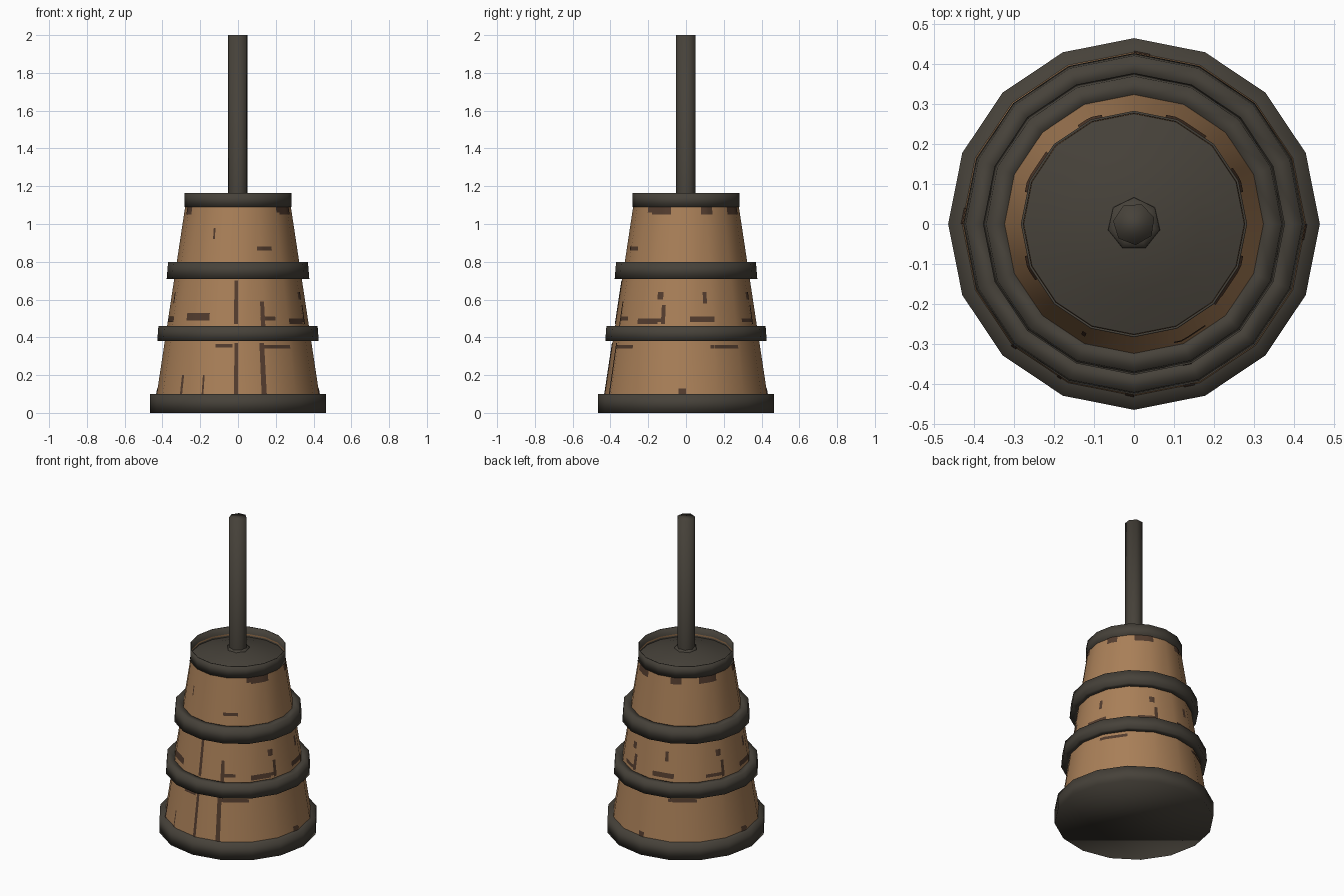
import bpy
import bmesh
from math import sin, cos, pi, radians, degrees, asin

SIDES = 16
cube = bpy.data.objects.get("Cube")
if cube:
    bpy.data.objects.remove(cube, do_unlink=True)


def make_material(name, rgb):
    mat = bpy.data.materials.new(name)
    mat.use_nodes = True
    mat.diffuse_color = (*rgb, 1)
    bsdf = mat.node_tree.nodes["Principled BSDF"]
    bsdf.inputs["Base Color"].default_value = (*rgb, 1)
    bsdf.inputs["Roughness"].default_value = 0.9
    return mat


TAN = make_material("tan wood", (0.40, 0.215, 0.098))
DARK = make_material("dark iron grey", (0.062, 0.054, 0.042))
WORN = make_material("worn dark brown", (0.085, 0.045, 0.027))


def finish(name, bm, mat, smooth=True):
    """Turn a bmesh into a named, coloured object."""
    mesh = bpy.data.meshes.new(name)
    for face in bm.faces:
        face.smooth = smooth
    bm.to_mesh(mesh)
    bm.free()
    mesh.materials.append(mat)
    obj = bpy.data.objects.new(name, mesh)
    bpy.context.collection.objects.link(obj)
    return obj


def lathe(name, profile, mat, sides=SIDES, turn=0, closed=False,
          cap_start=False, cap_end=False):
    """Sweep (radius, height) points round z into a faceted solid."""
    bm = bmesh.new()
    rings = []
    for radius, z in profile:
        angles = [turn + 2 * pi * i / sides for i in range(sides)]
        rings.append([bm.verts.new((radius * cos(a), radius * sin(a), z))
                      for a in angles])
    pairs = list(zip(rings, rings[1:]))
    if closed:
        pairs.append((rings[-1], rings[0]))
    for low, high in pairs:
        for i in range(sides):
            j = (i + 1) % sides
            bm.faces.new((low[i], low[j], high[j], high[i]))
    if cap_start:
        bm.faces.new(rings[0][::-1])
    if cap_end:
        bm.faces.new(rings[-1])
    return finish(name, bm, mat)


def body_radius(z):
    return 0.43 - 0.15 * (z - 0.1) / 0.99


# Tapered tub wall
lathe("tub_body", [(body_radius(z), z) for z in (0.05, 1.12)], TAN)

# Base band with closed floor
lathe("base_band", [(0.465, 0), (0.465, 0.1), (0.41, 0.1)], DARK,
      cap_start=True)

# Two hoops round the tub
for name, low, high in (("lower_hoop", 0.38, 0.46), ("upper_hoop", 0.71, 0.8)):
    lathe(name, [(body_radius(low) - 0.01, low), (body_radius(low) + 0.04, low),
                 (body_radius(high) + 0.046, high),
                 (body_radius(high) - 0.01, high)], DARK, closed=True)

# Lid: upright rim round a low domed top
lathe("lid_rim", [(0.27, 1.09), (0.283, 1.09), (0.283, 1.165),
                  (0.277, 1.165), (0.277, 1.095)], DARK)
lathe("lid_top", [(0.278, 1.1), (0.17, 1.135), (0.06, 1.155)], DARK,
      cap_end=True)

# Collar and plunger handle
lathe("handle_collar", [(0.068, 1.14), (0.066, 1.162), (0.045, 1.166)], DARK,
      sides=7, turn=pi / 2)
lathe("plunger_handle", [(0.053, 1.13), (0.053, 2)], DARK, sides=7,
      turn=0.3, cap_end=True)


# Worn patches: thin plates that follow the facets of the tub
def wall_point(angle, z):
    step = 2 * pi / SIDES
    local = angle % step - step / 2
    radius = body_radius(z) * cos(step / 2) / cos(local) + 0.003
    return radius * cos(angle), radius * sin(angle), z


def worn_patches(name, facing, patches):
    """Each patch is side offset from, to, then height from, to."""
    bm = bmesh.new()
    for s0, s1, z0, z1 in patches:
        radius = body_radius((z0 + z1) / 2)
        a0, a1 = (radians(facing) + asin(s / radius) for s in (s0, s1))
        previous = None
        steps = 5
        for i in range(steps + 1):
            a = a0 + (a1 - a0) * i / steps
            column = [bm.verts.new(wall_point(a, z)) for z in (z0, z1)]
            if previous:
                bm.faces.new((previous[0], column[0], column[1], previous[1]))
            previous = column
    finish(name, bm, WORN, smooth=True)


front = [(-.02, 0, .1, .37), (.12, .145, .1, .37), (.12, .26, .34, .36),
         (-.12, -.03, .345, .365), (-.19, -.18, .1, .2), (-.3, -.29, .1, .2),
         (-.02, 0, .47, .7), (-.27, -.15, .49, .53), (.12, .14, .46, .59),
         (.12, .2, .49, .51), (.27, .34, .47, .5), (-.13, -.12, .92, .98),
         (.1, .18, .86, .88), (.2, .24, 1.06, 1.09)]
side = [(-.18, -.08, 1.05, 1.09), (.08, .14, 1.05, 1.09), (-.22, -.13, .48, .5),
        (-.13, -.11, .47, .57), (.02, .15, .48, .51), (-.15, -.12, .6, .64),
        (.09, .11, .58, .64), (-.37, -.28, .34, .36), (-.04, 0, .1, .13)]
worn_patches("front_worn_patches", -90, front)
for name, facing in (("left", 0), ("back", 90), ("right", 180)):
    worn_patches(name + "_worn_patches", facing, side)
